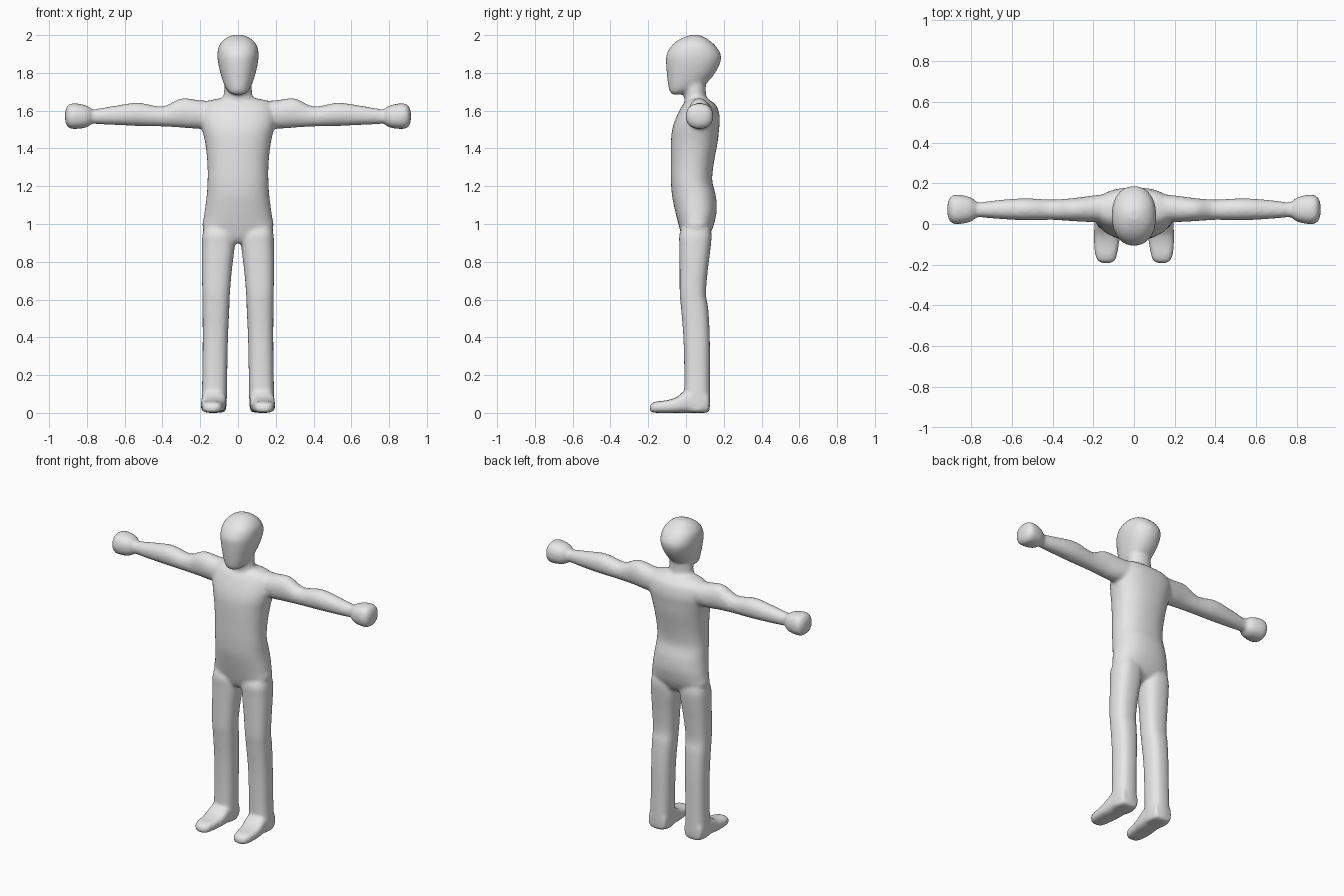
import bpy
import bmesh
from math import cos, sin, tau, copysign

default_cube = bpy.data.objects.get("Cube")
if default_cube:
    bpy.data.objects.remove(default_cube, do_unlink=True)

SEGMENTS = 40
STEPS = 6


def smooth_stations(stations):
    """Run a smooth curve through the cross-section stations."""
    last = len(stations) - 1
    result = []
    for i in range(last):
        before, start = stations[max(i - 1, 0)], stations[i]
        end, after = stations[i + 1], stations[min(i + 2, last)]
        for step in range(STEPS):
            t = step / STEPS
            result.append([
                b + t * ((c - a) / 2 + t * ((a - 2.5 * b + 2 * c - d / 2)
                                            + t * (1.5 * (b - c) + (d - a) / 2)))
                for a, b, c, d in zip(before, start, end, after)])
    result.append(stations[last])
    return result


def rounded(value, power):
    return copysign(abs(value) ** (2 / power), value)


def loft(bm, axis, stations, power=2.3, side=1):
    """Skin closed sections; each is (position, low, high, low, high)."""
    rings = []
    for pos, u_low, u_high, v_low, v_high in smooth_stations(stations):
        ring = []
        for k in range(SEGMENTS):
            angle = tau * k / SEGMENTS
            u = (u_low + u_high + (u_high - u_low) * rounded(cos(angle), power)) / 2
            v = (v_low + v_high + (v_high - v_low) * rounded(sin(angle), power)) / 2
            point = {"x": (pos, u, v), "y": (u, pos, v), "z": (u, v, pos)}[axis]
            ring.append(bm.verts.new((point[0] * side, point[1], point[2])))
        rings.append(ring)
    faces = [bm.faces.new(rings[0]), bm.faces.new(rings[-1])]
    for lower, upper in zip(rings, rings[1:]):
        for k in range(SEGMENTS):
            n = (k + 1) % SEGMENTS
            faces.append(bm.faces.new((lower[k], lower[n], upper[n], upper[k])))
    bmesh.ops.recalc_face_normals(bm, faces=faces)


def centred(profile):
    """Turn (height, half width, front, back) into symmetric stations."""
    return [(z, -w, w, front, back) for z, w, front, back in profile]


# Trunk: height, half width, front, back
torso = centred([
    (.9, .05, 0, .07), (.93, .12, -.02, .115), (.98, .186, -.035, .142),
    (1.03, .182, -.048, .156), (1.08, .175, -.06, .163),
    (1.15, .166, -.074, .158), (1.23, .161, -.08, .139),
    (1.32, .162, -.081, .147), (1.43, .174, -.08, .167),
    (1.5, .19, -.073, .175), (1.56, .2, -.054, .179),
    (1.62, .19, -.025, .165), (1.65, .16, 0, .135), (1.665, .1, .02, .11)])

neck = centred([
    (1.58, .11, 0, .14), (1.64, .095, -.005, .125), (1.68, .077, -.01, .107),
    (1.74, .072, -.01, .105), (1.8, .06, 0, .1)])

head = centred([
    (1.685, .03, -.07, -.025), (1.7, .05, -.086, .01),
    (1.73, .07, -.094, .088), (1.78, .088, -.1, .14),
    (1.84, .103, -.105, .176), (1.89, .109, -.105, .186),
    (1.935, .104, -.083, .163), (1.965, .086, -.053, .133),
    (1.985, .062, -.02, .105), (2, .03, .02, .07)])

# Limbs on the left side: position, then both ranges of the section
arm = [
    (.1, .02, .15, 1.52, 1.65), (.2, .01, .14, 1.505, 1.655),
    (.3, .014, .127, 1.51, 1.665), (.4, .02, .12, 1.516, 1.623),
    (.53, .018, .126, 1.519, 1.642), (.65, .024, .119, 1.524, 1.626),
    (.76, .033, .106, 1.53, 1.608), (.83, .04, .1, 1.54, 1.6)]

hand = [
    (.765, .04, .1, 1.54, 1.6), (.8, .012, .13, 1.512, 1.626),
    (.86, -.001, .144, 1.503, 1.639), (.895, .005, .138, 1.508, 1.633),
    (.912, .03, .113, 1.533, 1.607), (.916, .055, .09, 1.555, 1.585)]

leg = [
    (1.02, .03, .165, 0, .12), (.95, .02, .187, -.034, .135),
    (.88, .018, .191, -.035, .131), (.75, .033, .191, -.034, .115),
    (.63, .043, .189, -.033, .106), (.55, .046, .188, -.026, .118),
    (.4, .053, .187, -.014, .126), (.2, .057, .189, -.009, .127),
    (.05, .06, .193, -.01, .128), (.003, .066, .188, 0, .122)]

foot = [
    (.122, .075, .18, .003, .1), (.1, .063, .19, 0, .12),
    (0, .062, .194, 0, .115), (-.05, .066, .197, 0, .083),
    (-.1, .074, .196, 0, .067), (-.15, .083, .191, 0, .061),
    (-.18, .094, .178, .002, .052), (-.192, .115, .158, .01, .036)]

bm = bmesh.new()
loft(bm, "z", torso)
loft(bm, "z", neck, 2)
loft(bm, "z", head, 2.2)
for side in (1, -1):
    loft(bm, "x", arm, 2.1, side)
    loft(bm, "x", hand, 2.3, side)
    loft(bm, "z", leg, 2.5, side)
    loft(bm, "y", foot, 3, side)

mesh = bpy.data.meshes.new("body")
bm.to_mesh(mesh)
bm.free()
body = bpy.data.objects.new("body", mesh)
bpy.context.collection.objects.link(body)

# Fuse the parts into one skin and soften the joins
fuse = body.modifiers.new("fuse_parts", "REMESH")
fuse.mode = "VOXEL"
fuse.voxel_size = .01
fuse.use_smooth_shade = True
soften = body.modifiers.new("soften_joins", "SMOOTH")
soften.factor = .5
soften.iterations = 8

# Plain grey skin
grey = bpy.data.materials.new("light_grey")
grey.use_nodes = True
colour = (.8, .8, .8, 1)
grey.diffuse_color = colour
grey.node_tree.nodes["Principled BSDF"].inputs["Base Color"].default_value = colour
mesh.materials.append(grey)
for polygon in mesh.polygons:
    polygon.use_smooth = True
